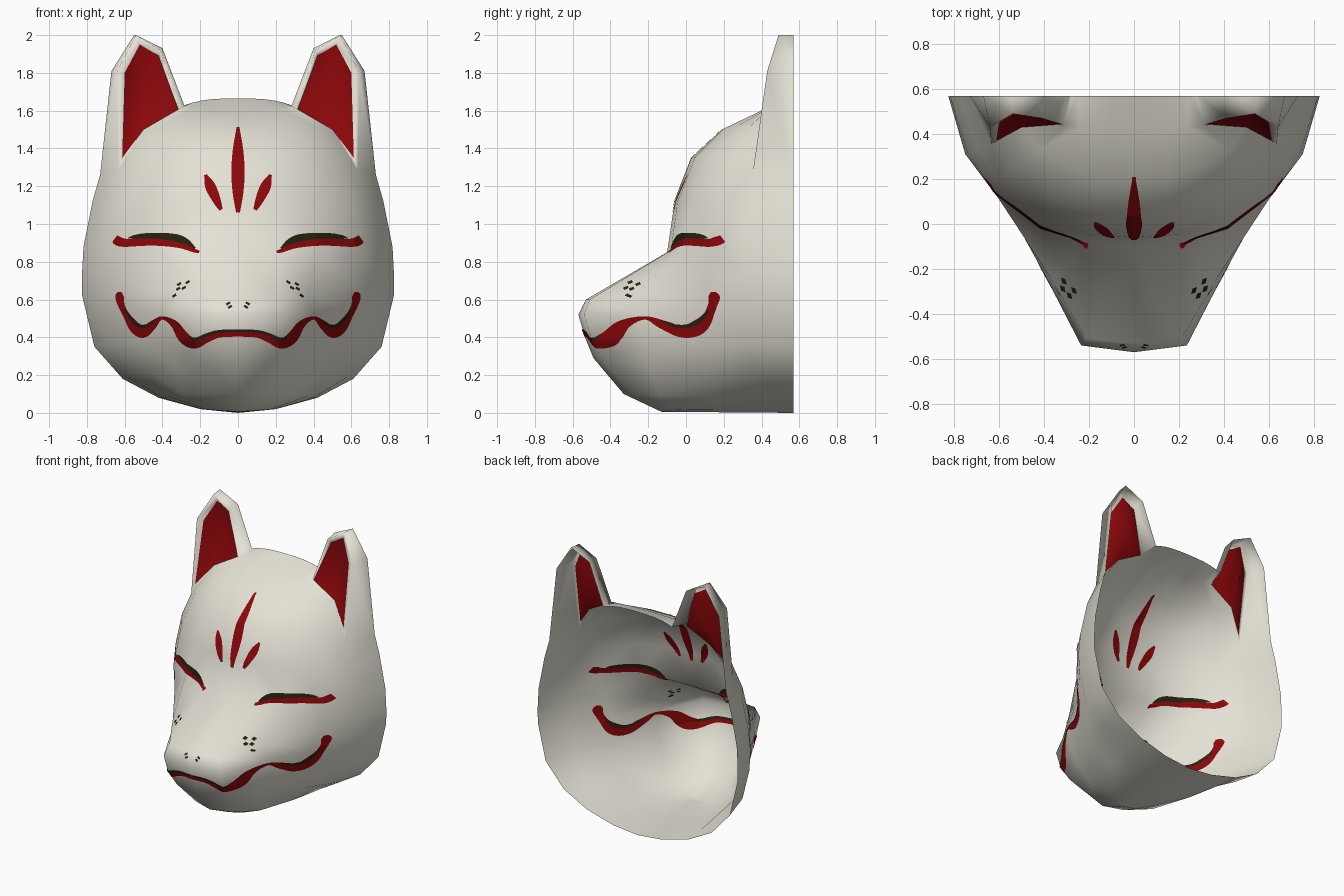
import bpy, bmesh, math
from mathutils import Vector
from mathutils.bvhtree import BVHTree

if "Cube" in bpy.data.objects:
    bpy.data.objects.remove(bpy.data.objects["Cube"])

BACK = 0.57


def material(name, rgb):
    m = bpy.data.materials.new(name)
    m.diffuse_color = (*rgb, 1)
    m.use_nodes = True
    m.node_tree.nodes["Principled BSDF"].inputs["Base Color"].default_value = m.diffuse_color
    return m


WHITE = material("ivory white", (0.78, 0.76, 0.67))
RED = material("lacquer red", (0.26, 0.002, 0.003))
BLACK = material("ink black", (0.018, 0.016, 0.005))


def make(name, verts, faces, mat):
    me = bpy.data.meshes.new(name)
    me.from_pydata([tuple(v) for v in verts], [], faces)
    me.materials.append(mat)
    bm = bmesh.new()
    bm.from_mesh(me)
    bmesh.ops.remove_doubles(bm, verts=bm.verts, dist=0.0005)
    bmesh.ops.triangulate(bm, faces=bm.faces)
    bmesh.ops.recalc_face_normals(bm, faces=bm.faces)
    if sum(f.normal.y * f.calc_area() for f in bm.faces) > 0:
        bmesh.ops.reverse_faces(bm, faces=bm.faces)
    bm.to_mesh(me)
    bm.free()
    me.shade_smooth()
    ob = bpy.data.objects.new(name, me)
    bpy.context.collection.objects.link(ob)
    return ob


# --- Face shell: profiles running chin to crown, from the centre out to the rim
centre = [(-.33, .10), (-.49, .29), (-.535, .40), (-.57, .52), (-.53, .60),
          (-.10, .85), (-.06, 1.12), (.03, 1.35), (.19, 1.50), (.40, 1.60)]
muzzle = [(.15, -.28, .10), (.20, -.44, .28), (.23, -.50, .39), (.235, -.54, .52), (.21, -.51, .60),
          (.22, -.08, .86), (.20, -.045, 1.12), (.18, .05, 1.355), (.15, .20, 1.505), (.12, .41, 1.605)]
cheek = [(.28, -.14, .095), (.34, -.20, .26), (.38, -.22, .38), (.395, -.23, .52), (.37, -.24, .64),
         (.42, -.02, .87), (.40, .03, 1.12), (.36, .12, 1.36), (.30, .26, 1.51), (.18, .42, 1.61)]
temple = [(.36, .16, .085), (.48, .12, .22), (.54, .08, .37), (.56, .07, .55), (.60, .11, .68),
          (.62, .14, .89), (.60, .19, 1.12), (.53, .25, 1.35), (.42, .33, 1.51), (.24, .43, 1.61)]
side = [(.40, .40, .08), (.58, .38, .19), (.69, .32, .36), (.74, .31, .58), (.75, .31, .73),
        (.74, .32, .89), (.70, .34, 1.12), (.635, .355, 1.28), (.50, .43, 1.50), (.31, .44, 1.61)]
rim = [(.42, .08), (.61, .18), (.76, .35), (.825, .62), (.826, .73),
       (.818, .88), (.77, 1.12), (.73, 1.26), (.70, 1.50), (.285, 1.63)]

rows = [[Vector((0, c[0], c[1])), *map(Vector, (m, k, t, s)), Vector((r[0], BACK, r[1]))]
        for c, m, k, t, s, r in zip(centre, muzzle, cheek, temple, side, rim)]
# flat underside of the chin and the crown edge follow by rule
keel = [Vector((0, -.13 + .70 * t, .006 * (1 - t))) for t in (0, .05, .2, .5, .75, 1)]
low = [Vector((x, v.y, .006 + .014 * x / .2)) for v, x in zip(keel, (0, .10, .17, .20, .20, .20))]
crown = [Vector((.28 * t, BACK, 1.665 - .035 * t ** 3)) for t in (0, .25, .5, .7, .88, 1)]
rows = [keel, low] + rows + [crown]

# ears: back edge, front ridge and hollow edge (inner ends lie on the face shell)
outer = [(.73, BACK, 1.26), (.67, BACK, 1.81), (.55, BACK, 2.0), (.40, BACK, 1.93), (.285, BACK, 1.63)]
ridge = [(.635, .355, 1.28), (.64, .43, 1.81), (.54, .49, 2.0), (.41, .47, 1.92), (.31, .44, 1.61)]
hollow = [(.613, .37, 1.35), (.60, .45, 1.80), (.52, .50, 1.95), (.42, .50, 1.89), (.315, .444, 1.60)]
brow_edge = [(.50, .43, 1.50)]

verts, faces = [], []
for s in (1, -1):
    base = len(verts)
    verts += [Vector((v.x * s, v.y, v.z)) for row in rows for v in row]
    for i in range(len(rows) - 1):
        for j in range(5):
            if j == 4 and i in (9, 10):      # the ears fill these gaps
                continue
            a = base + i * 6 + j
            faces.append((a, a + 1, a + 7, a + 6))
    base = len(verts)
    verts += [Vector((x * s, y, z)) for x, y, z in outer + ridge + hollow + brow_edge]
    faces += [tuple(base + r + i + k for k in (0, 1, 6, 5)) for r in (0, 5) for i in range(4)]
    faces += [(base + 5, base + 10, base + 15), (base + 9, base + 14, base + 15)]
mask = make("mask_face", verts, faces, WHITE)
tree = BVHTree.FromPolygons([v.co for v in mask.data.vertices],
                            [p.vertices[:] for p in mask.data.polygons])

# --- Red ear hollows, dished around a centre point
loop = hollow + brow_edge
for s, tag in ((1, "right"), (-1, "left")):
    pts = [(x * s, y, z) for x, y, z in loop + [(.49, .525, 1.72)]]
    make("ear_hollow_" + tag, pts, [(i, (i + 1) % 6, 6) for i in range(6)], RED)


# --- Painted marks: thin ribbons (x, z, width) laid on both sides of the shell
def smooth_path(p, n=12):
    p = [Vector(q) for q in p]
    p = [2 * p[0] - p[1]] + p + [2 * p[-1] - p[-2]]
    out = []
    for a, b, c, d in zip(p, p[1:], p[2:], p[3:]):
        for k in range(n):
            t = k / n
            out.append(0.5 * (2 * b + (c - a) * t + (2 * a - 5 * b + 4 * c - d) * t * t
                              + (3 * b - a - 3 * c + d) * t ** 3))
    return out + [p[-2]]


def mark(name, path, mat, sides=(1, -1), lift=0.003):
    path = smooth_path(path)
    verts, faces, cols = [], [], 7
    for s in sides:
        for layer in (lift, -lift):
            base = len(verts)
            for i, p in enumerate(path):
                d = path[min(i + 1, len(path) - 1)] - path[max(i - 1, 0)]
                n = Vector((-d.y, d.x)).normalized() * max(p.z, .002) / 2
                for k in range(cols):
                    u = 2 * k / (cols - 1) - 1
                    x, z = (p.x + n.x * u) * s, p.y + n.y * u
                    hit, nor, _, _ = tree.ray_cast(Vector((x, -2, z)), Vector((0, 1, 0)))
                    verts.append(hit + nor * (-layer if nor.y > 0 else layer))
            for i in range(len(path) - 1):
                for k in range(cols - 1):
                    a = base + i * cols + k
                    faces.append((a, a + 1, a + cols + 1, a + cols))
    make(name, verts, faces, mat)


mark("mouth_line", [(0, .42, .03), (.10, .415, .032), (.17, .393, .045), (.23, .368, .052),
                    (.285, .40, .06), (.335, .47, .04), (.40, .503, .018), (.45, .465, .045),
                    (.50, .425, .055), (.545, .455, .06), (.59, .52, .035), (.615, .57, .035),
                    (.625, .615, .045), (.622, .64, .02)], RED)
mark("mouth_shadow", [(0, .437, .014), (.10, .433, .014), (.16, .417, .016), (.22, .392, .018),
                      (.26, .402, .004)], BLACK, lift=.0045)
mark("mouth_corner_shadow", [(.44, .492, .004), (.48, .462, .016), (.52, .462, .018), (.56, .495, .016),
                             (.595, .55, .004)], BLACK, lift=.0045)
mark("eye_line", [(.205, .85, .015), (.24, .862, .025), (.30, .888, .035), (.40, .903, .04),
                  (.50, .904, .04), (.59, .90, .042), (.63, .908, .05), (.65, .922, .045)], RED)
mark("eyelid", [(.225, .872, .006), (.27, .905, .03), (.32, .924, .04), (.40, .935, .034),
                (.48, .937, .028), (.54, .932, .02), (.58, .925, .004)], BLACK, lift=.0045)
mark("brow_mark_centre", [(0, 1.06, .02), (0, 1.16, .055), (0, 1.27, .07), (0, 1.39, .055),
                          (0, 1.51, .015)], RED, sides=(1,))
mark("brow_mark_side", [(.09, 1.075, .02), (.115, 1.13, .045), (.147, 1.20, .055),
                        (.172, 1.26, .015)], RED)
# whisker dots beside the nose
for i, (x, z) in enumerate([(.265, .69), (.285, .66), (.31, .68), (.315, .655), (.335, .62),
                            (.042, .56), (.052, .578)]):
    mark("whisker_dot_%d" % i, [(x - .01, z + .006, .012), (x + .01, z - .006, .012)], BLACK)
